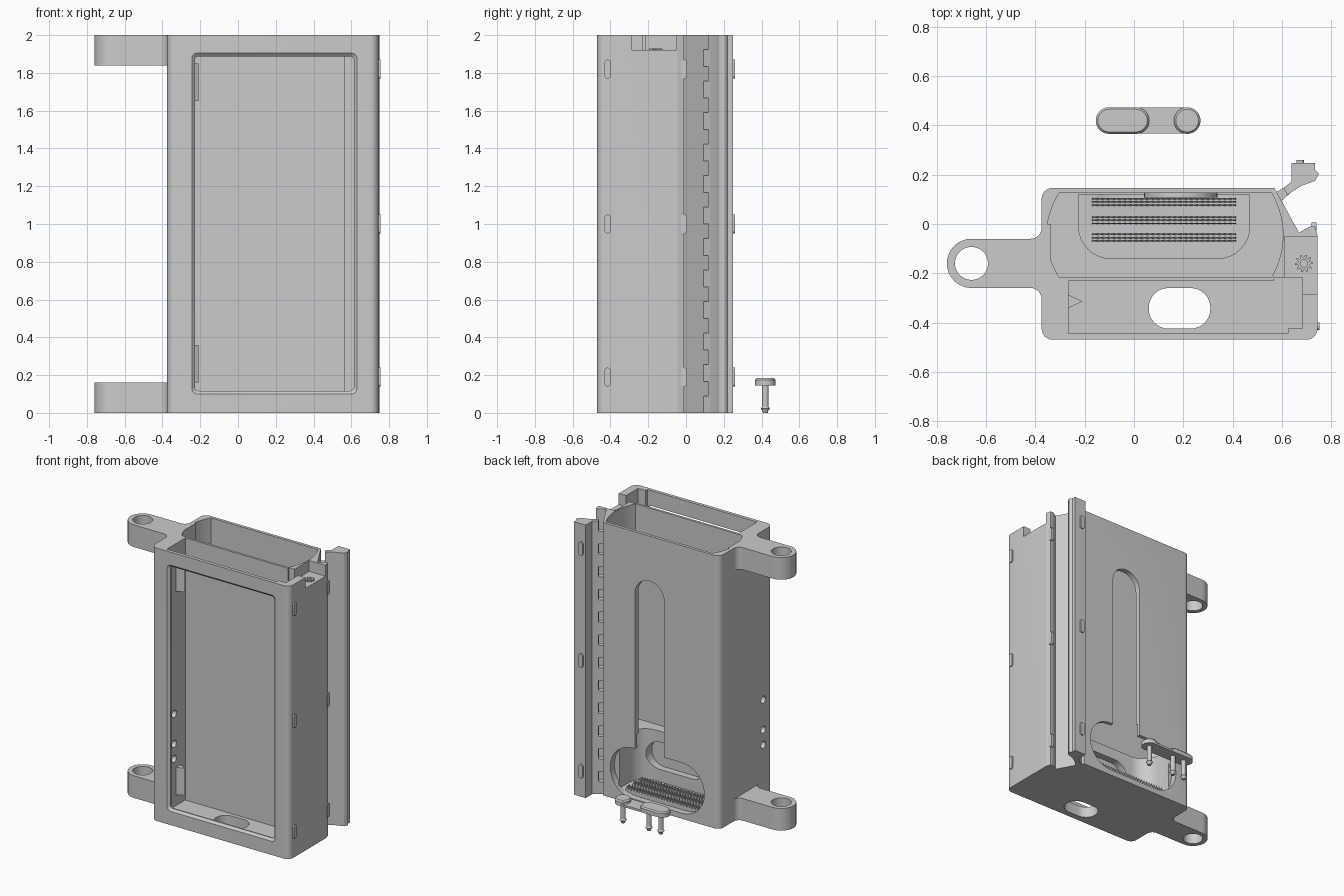
import bpy, bmesh, math
from mathutils import Vector

cube = bpy.data.objects.get("Cube")
if cube:
    bpy.data.objects.remove(cube, do_unlink=True)

gray = bpy.data.materials.new("plain gray")
gray.use_nodes = True
gray.diffuse_color = (0.6, 0.6, 0.6, 1)
gray.node_tree.nodes["Principled BSDF"].inputs["Base Color"].default_value = (0.6, 0.6, 0.6, 1)


def rounded(points, steps=8):
    """Polygon whose corners (x, y, radius) are filleted."""
    out = []
    for i, p in enumerate(points):
        c = Vector(p[:2])
        r = p[2] if len(p) > 2 else 0
        if not r:
            out.append(c)
            continue
        a = (Vector(points[i - 1][:2]) - c).normalized()
        b = (Vector(points[(i + 1) % len(points)][:2]) - c).normalized()
        half = a.angle(b) / 2
        centre = c + (a + b).normalized() * r / math.sin(half)
        s = c + a * r / math.tan(half) - centre
        e = c + b * r / math.tan(half) - centre
        turn = math.atan2(s.x * e.y - s.y * e.x, s.dot(e))
        for k in range(steps + 1):
            t = turn * k / steps
            out.append(centre + Vector((s.x * math.cos(t) - s.y * math.sin(t),
                                        s.x * math.sin(t) + s.y * math.cos(t))))
    return out


def rect(x0, x1, y0, y1, r=0):
    return rounded([(x0, y0, r), (x1, y0, r), (x1, y1, r), (x0, y1, r)])


def disc(x, y, r, n=24):
    return [Vector((x + r * math.cos(math.tau * k / n), y + r * math.sin(math.tau * k / n)))
            for k in range(n)]


def loft(name, sections, axis="z"):
    """Join equal outlines [(outline, height), ...] along an axis."""
    place = {"z": lambda p, h: (p[0], p[1], h), "y": lambda p, h: (p[0], h, p[1]),
             "x": lambda p, h: (h, p[0], p[1])}[axis]
    bm = bmesh.new()
    rings = [[bm.verts.new(place(p, h)) for p in pts] for pts, h in sections]
    bm.faces.new(rings[0])
    bm.faces.new(rings[-1])
    n = len(rings[0])
    for lo, hi in zip(rings, rings[1:]):
        for i in range(n):
            bm.faces.new((lo[i], lo[(i + 1) % n], hi[(i + 1) % n], hi[i]))
    bmesh.ops.remove_doubles(bm, verts=bm.verts, dist=1e-5)
    bmesh.ops.recalc_face_normals(bm, faces=bm.faces)
    mesh = bpy.data.meshes.new(name)
    bm.to_mesh(mesh)
    bm.free()
    mesh.materials.append(gray)
    ob = bpy.data.objects.new(name, mesh)
    bpy.context.collection.objects.link(ob)
    return ob


def prism(name, pts, lo, hi, axis="z"):
    return loft(name, [(pts, lo), (pts, hi)], axis)


def select(ob):
    bpy.ops.object.select_all(action="DESELECT")
    ob.select_set(True)
    bpy.context.view_layer.objects.active = ob


def cut(target, cutter):
    mod = target.modifiers.new("cut", "BOOLEAN")
    mod.operation, mod.solver, mod.object = "DIFFERENCE", "EXACT", cutter
    select(target)
    bpy.ops.object.modifier_apply(modifier=mod.name)
    bpy.data.objects.remove(cutter, do_unlink=True)


# Main case
case = prism("case", rounded([
    (-0.375, -0.47, 0.045), (0.745, -0.47, 0.045), (0.745, -0.045, 0.01), (0.735, -0.01),
    (0.715, -0.01), (0.67, -0.035), (0.57, 0.147), (-0.375, 0.147, 0.045)]), 0, 2)


def bow(a, b, mid):
    """Shallow arc between two corners."""
    pts = []
    for k in range(17):
        t = k / 16
        pts.append(Vector((a[0] + (b[0] - a[0]) * t + (mid - a[0]) * 4 * t * (1 - t),
                           a[1] + (b[1] - a[1]) * t)))
    return pts


# Rear compartment with bowed ends, and the bowl below it
cavity = bow((0.56, -0.215), (0.56, 0.125), 0.605) + bow((-0.305, 0.125), (-0.305, -0.215), -0.355)
cut(case, prism("cutter", cavity, 0.43, 2.1))
bowl = rounded([(-0.225, -0.14, 0.13), (0.47, -0.14, 0.13), (0.47, 0.12), (-0.225, 0.12)])
cut(case, prism("cutter", bowl, 0.06, 0.5))
cut(case, prism("cutter", rect(-0.25, 0.51, 0.04, 0.41, 0.18), 0.1, 0.2, "y"))
cut(case, prism("cutter", rect(-0.05, 0.41, 0.15, 0.35, 0.099), -0.19, -0.12, "y"))

# Front slot, its side step, the window and the floor hole
cut(case, prism("cutter", rect(-0.265, 0.625, -0.445, -0.232), 0.08, 2.1))
cut(case, prism("cutter", rect(0.567, 0.685, -0.425, -0.218), 0.08, 2.1))
inner = rect(-0.228, 0.613, 0.117, 1.888, 0.02)
cut(case, loft("cutter", [(rect(-0.248, 0.633, 0.097, 1.908, 0.03), -0.473),
                          (inner, -0.455), (inner, -0.42)], "y"))
cut(case, prism("cutter", rect(0.06, 0.31, -0.425, -0.26, 0.08), -0.1, 0.2))

# Latch notch at the top and cord holes in the side
cut(case, prism("cutter", rect(0.612, 0.8, -0.285, -0.05), 1.92, 2.1))
for z in (0.43, 0.54, 0.76):
    cut(case, prism("cutter", disc(-0.36, z, 0.026), -0.45, -0.2, "x"))

# Tall rear slot with an inner rim
rim = prism("slot_rim", rect(0.04, 0.34, 0.45, 1.7, 0.149), 0.108, 0.126, "y")
for part in (case, rim):
    cut(part, prism("cutter", rect(0.075, 0.31, 0.3, 1.67, 0.117), 0.09, 0.2, "y"))

# Mounting lugs
lug_outline = rounded([
    (-0.34, 0), (-0.375, 0), (-0.375, -0.06, 0.045), (-0.76, -0.06, 0.1),
    (-0.76, -0.26, 0.1), (-0.375, -0.26, 0.045), (-0.375, -0.32), (-0.34, -0.32)])
for name, z in (("lower_lug", 0), ("upper_lug", 1.838)):
    lug = prism(name, lug_outline, z, z + 0.162)
    cut(lug, prism("cutter", disc(-0.66, -0.16, 0.067, 40), z - 0.1, z + 0.3))

# Wedge catches inside the slot
for z in (0.16, 1.65):
    prism("slot_catch", [(-0.267, -0.287), (-0.21, -0.314), (-0.267, -0.342)], z, z + 0.2)

# Splined screw in the latch notch
spline = []
for k in range(40):
    r = 0.036 if k % 4 < 2 else 0.025
    spline.append((0.69 + r * math.cos(math.tau * k / 40), -0.16 + r * math.sin(math.tau * k / 40)))
screw = prism("latch_screw", spline, 1.9, 1.928)
cut(screw, prism("cutter", disc(0.69, -0.16, 0.015), 1.91, 2))

# Hinged side strip and its teeth
prism("side_strip", rounded([
    (0.622, 0.118), (0.68, 0.155), (0.735, 0.175, 0.008), (0.752, 0.205, 0.01),
    (0.735, 0.22), (0.735, 0.248), (0.64, 0.248), (0.64, 0.172), (0.608, 0.147)]), 0, 2)
for k in range(12):
    z = k / 6
    prism("hinge_tooth", [(0.575, 0.128), (0.597, 0.092), (0.635, 0.126), (0.615, 0.152)],
          z, z + 0.09)

# Raised pills on the side, on the hinge lip and on the strip
for z in (0.19, 1.0, 1.82):
    def pill(a):
        return rect(a - 0.016, a + 0.016, z - 0.05, z + 0.05, 0.0155)

    prism("side_pill", pill(-0.415), 0.74, 0.754, "x")
    prism("lip_pill", pill(-0.01), 0.72, 0.742, "x")
    prism("strip_pill", pill(0.675), 0.24, 0.259, "y")

# Saw-toothed blades on the bowl floor
teeth = 26
saw = [(-0.17, 0.055), (0.415, 0.055)]
for k in range(2 * teeth, -1, -1):
    saw.append((-0.17 + 0.585 * k / (2 * teeth), 0.1 if k % 2 else 0.07))
for row in (0.09, 0.015, -0.055):
    for step in (-0.013, 0, 0.013):
        prism("floor_blade", saw, row + step - 0.003, row + step + 0.003, "y")

# Loose plug: two buttons, a link and three barbed stems
prism("plug_link", rect(0, 0.215, 0.367, 0.473), 0.145, 0.16)
for x0, x1 in ((-0.155, 0.062), (0.162, 0.27)):
    y0, y1 = 0.366, 0.474
    low, top = rect(x0, x1, y0, y1, 0.0535), rect(x0 + 0.008, x1 - 0.008, y0 + 0.008, y1 - 0.008, 0.0455)
    loft("plug_button", [(low, 0.145), (low, 0.175), (top, 0.184)])
for x in (-0.09, 0.005, 0.215):
    shape = ((0.013, 0), (0.016, 0.012), (0.024, 0.022), (0.017, 0.034), (0.017, 0.15))
    loft("plug_stem", [(disc(x, 0.42, r), z) for r, z in shape])

# Smooth the rounded walls and keep the edges crisp
for ob in list(bpy.context.scene.objects):
    if ob.type == "MESH":
        select(ob)
        bpy.ops.object.shade_smooth_by_angle(angle=math.radians(30))
